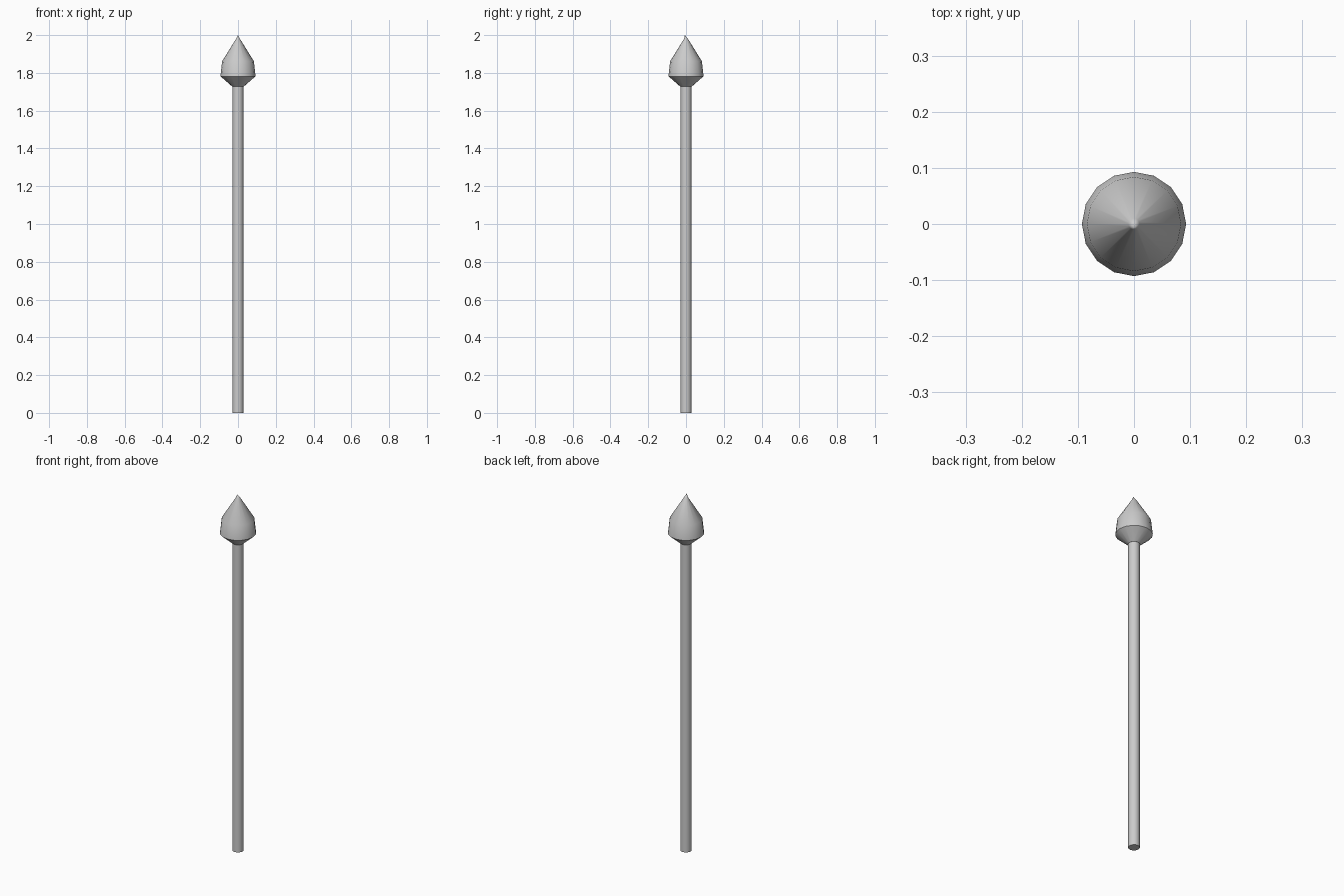
import bpy, bmesh
from math import cos, sin, tau

if "Cube" in bpy.data.objects:
    bpy.data.objects.remove(bpy.data.objects["Cube"])

SIDES = 16


def lathe(name, profile, tip=None):
    """Revolve (radius, z) rings; close with a cap or with a tip point."""
    bm = bmesh.new()
    rings = [[bm.verts.new((r * cos(tau * i / SIDES), r * sin(tau * i / SIDES), z))
              for i in range(SIDES)] for r, z in profile]
    for low, high in zip(rings, rings[1:]):
        for i in range(SIDES):
            j = (i + 1) % SIDES
            bm.faces.new((low[i], low[j], high[j], high[i]))
    bm.faces.new(rings[0][::-1])
    top = rings[-1]
    if tip:
        apex = bm.verts.new(tip)
        for i in range(SIDES):
            bm.faces.new((top[i], top[(i + 1) % SIDES], apex))
    else:
        bm.faces.new(top)
    mesh = bpy.data.meshes.new(name)
    bm.to_mesh(mesh)
    bm.free()
    obj = bpy.data.objects.new(name, mesh)
    bpy.context.collection.objects.link(obj)
    bpy.ops.object.select_all(action='DESELECT')
    obj.select_set(True)
    bpy.context.view_layer.objects.active = obj
    bpy.ops.object.shade_smooth_by_angle(angle=0.6)
    return obj


# Long straight post
lathe("shaft", [(0.029, 0.0), (0.029, 1.73)])

# Pointed finial with a slightly forward-bent tip
lathe("spear_head",
      [(0.030, 1.727), (0.093, 1.782), (0.084, 1.862), (0.010, 1.981)],
      tip=(0, -0.006, 2.0))
